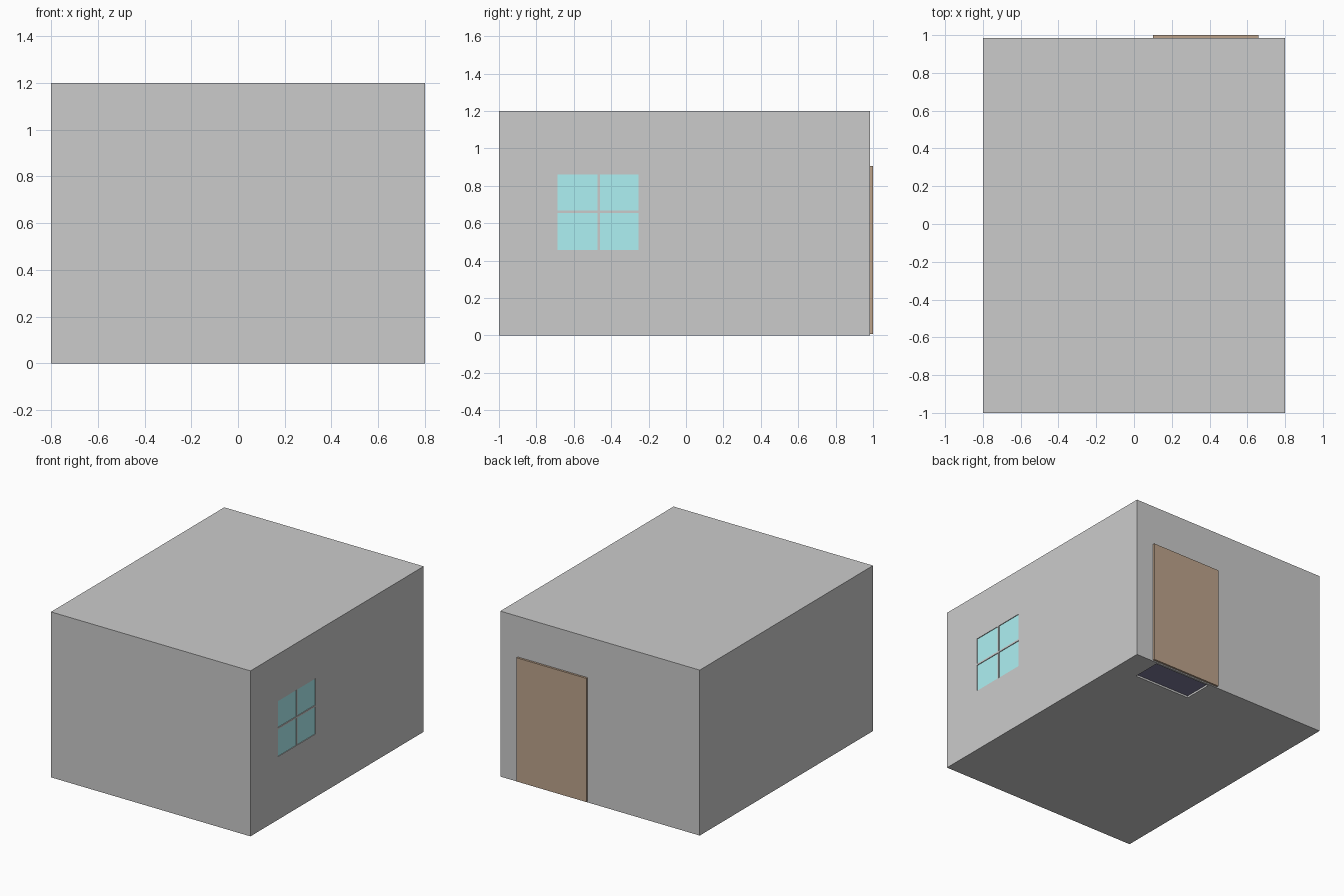
import bpy

if "Cube" in bpy.data.objects:
    bpy.data.objects.remove(bpy.data.objects["Cube"])


def material(name, rgb):
    m = bpy.data.materials.new(name)
    m.diffuse_color = (*rgb, 1)
    m.use_nodes = True
    m.node_tree.nodes["Principled BSDF"].inputs["Base Color"].default_value = m.diffuse_color
    return m


def box(name, x, y, z, mat=None):
    """Box from (min, max) ranges on each axis."""
    bpy.ops.mesh.primitive_cube_add(size=1)
    o = bpy.context.object
    o.name = name
    for v in o.data.vertices:
        v.co = [(a + b) / 2 + c * (b - a) for (a, b), c in zip((x, y, z), v.co)]
    if mat:
        o.data.materials.append(mat)
    return o


def cut(target, x, y, z):
    """Recess cut into the target by a hidden box."""
    c = box("recess_cutter", x, y, z)
    c.hide_render = True
    c.hide_set(True)
    c.display_type = 'WIRE'
    m = target.modifiers.new("recess", 'BOOLEAN')
    m.operation = 'DIFFERENCE'
    m.solver = 'EXACT'
    m.object = c


wood = material("wood", (0.51, 0.37, 0.26))
glass = material("glass", (0.42, 0.88, 0.90))
mat_cloth = material("mat_cloth", (0.21, 0.20, 0.33))

# House body
body = box("house_body", (-0.8, 0.8), (-1.0, 0.985), (0, 1.2))

# Door on the back wall
box("door", (0.10, 0.66), (0.983, 1.0), (0.008, 0.905), wood)

# Four window panes, slightly sunk in the right wall
for y in ((-0.687, -0.473), (-0.460, -0.253)):
    for z in ((0.457, 0.655), (0.667, 0.860)):
        cut(body, (0.785, 0.85), y, z)
        box("window_pane", (0.785, 0.795), y, z, glass)

# Dark mat sunk in the underside by the door
mx, my = (0.165, 0.618), (0.757, 0.970)
cut(body, mx, my, (-0.05, 0.025))
box("door_mat", mx, my, (0.014, 0.025), mat_cloth)
